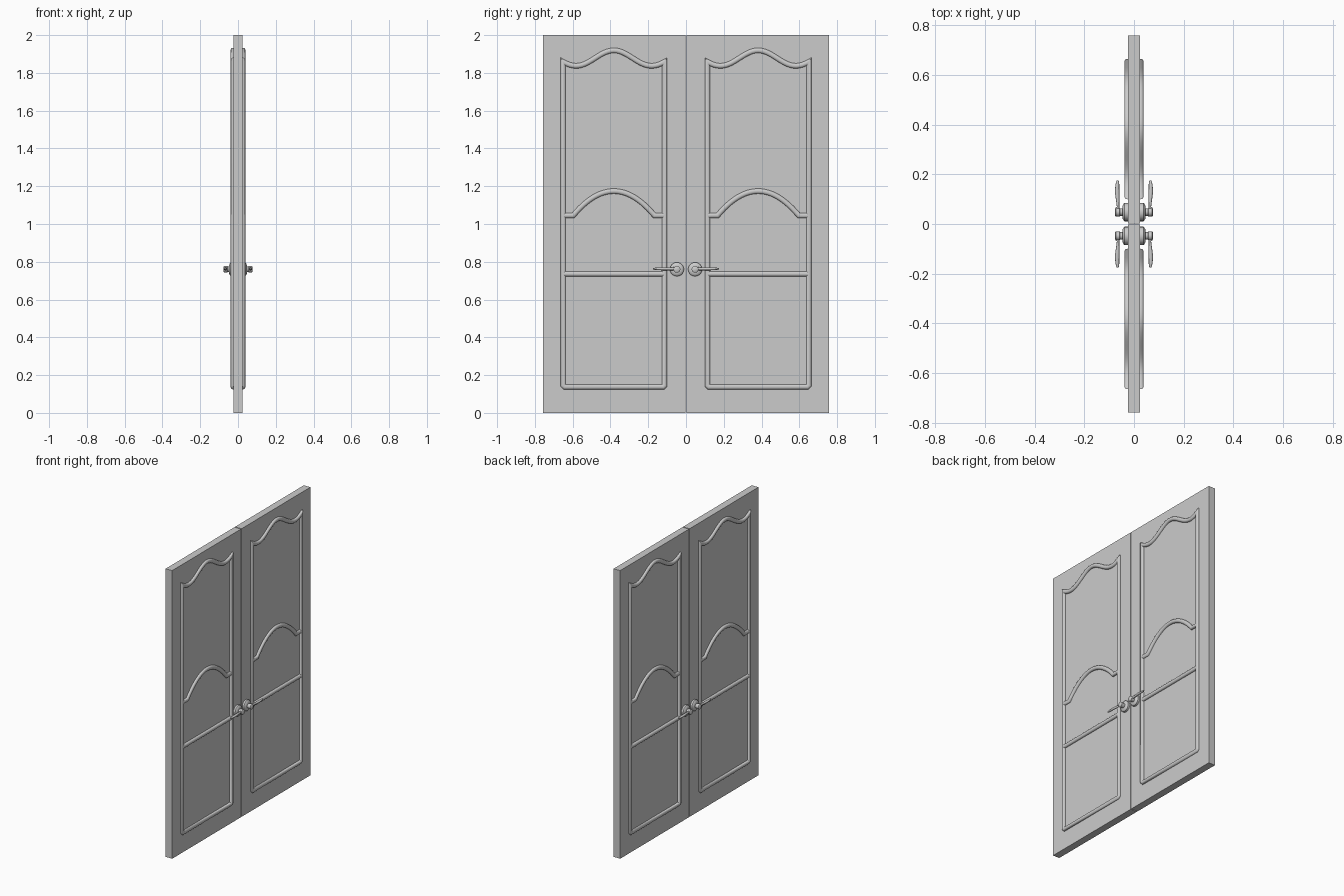
import bpy, bmesh, math
from mathutils import Vector, Matrix

if "Cube" in bpy.data.objects:
    bpy.data.objects.remove(bpy.data.objects["Cube"])

CY = 0.382      # leaf panel centre
HALF = 0.269    # half width of moulding centre line
FACE = 0.025    # half thickness of a leaf
HY, HZ = 0.048, 0.76   # handle position


def finish(name, bm, both_faces=True, smooth=True):
    """Turn a bmesh into an object mirrored to the other leaf (and other face)."""
    bmesh.ops.recalc_face_normals(bm, faces=bm.faces)
    me = bpy.data.meshes.new(name)
    bm.to_mesh(me)
    bm.free()
    ob = bpy.data.objects.new(name, me)
    bpy.context.collection.objects.link(ob)
    mod = ob.modifiers.new("mirror", 'MIRROR')
    mod.use_axis = (both_faces, True, False)
    mod.use_mirror_merge = False
    if smooth:
        bpy.ops.object.select_all(action='DESELECT')
        ob.select_set(True)
        bpy.context.view_layer.objects.active = ob
        bpy.ops.object.shade_smooth_by_angle(angle=math.radians(40))
    return ob


def loft(bm, rings, closed=False):
    """Skin a list of closed rings of coordinates."""
    vs = [[bm.verts.new(p) for p in r] for r in rings]
    n = len(vs[0])
    for i in range(len(vs) if closed else len(vs) - 1):
        a, b = vs[i], vs[(i + 1) % len(vs)]
        for j in range(n):
            k = (j + 1) % n
            bm.faces.new((a[j], a[k], b[k], b[j]))
    if not closed:
        bm.faces.new(vs[0])
        bm.faces.new(vs[-1])


# Rounded bead cross-section: (sideways offset, x)
W, H = 0.0135, 0.014
BEAD = [(-W, FACE - 0.004)]
BEAD += [(-W * math.cos(math.pi * i / 8), FACE + H * math.sin(math.pi * i / 8) ** 0.7)
         for i in range(9)]
BEAD += [(W, FACE - 0.004)]


def moulding(name, path, closed=False):
    """Sweep the bead along a (u, z) path on the leaf face with mitred corners."""
    pts = [Vector(p) for p in path]
    n = len(pts)
    rings = []
    for i, p in enumerate(pts):
        a = pts[i - 1] if (closed or i > 0) else p * 2 - pts[1]
        b = pts[(i + 1) % n] if (closed or i < n - 1) else p * 2 - pts[i - 1]
        d1, d2 = (p - a).normalized(), (b - p).normalized()
        n1, n2 = Vector((-d1.y, d1.x)), Vector((-d2.y, d2.x))
        m = (n1 + n2).normalized()
        m /= max(m.dot(n1), 0.4)
        rings.append([(x, CY + p.x + m.x * o, p.y + m.y * o) for o, x in BEAD])
    bm = bmesh.new()
    loft(bm, rings, closed)
    finish(name, bm)


# Door leaves
bm = bmesh.new()
bmesh.ops.create_cube(bm, size=1, matrix=Matrix.Translation((0, 0.3805, 1))
                      @ Matrix.Diagonal((2 * FACE, 0.755, 2, 1)))
finish("door_leaf", bm, both_faces=False, smooth=False)

# Outer panel frame with a wavy top
c = 0.008
frame = [(-HALF, 0.138 + c), (-HALF + c, 0.138), (HALF - c, 0.138), (HALF, 0.138 + c)]
N = 32
for i in range(N + 1):
    u = HALF - 2 * HALF * i / N
    frame.append((u, 1.878 + 0.041 * math.cos(math.pi * u / 0.2)))
moulding("panel_frame", frame, closed=True)

# Straight middle rail
moulding("middle_rail", [(-HALF, 0.736), (HALF, 0.736)])

# Arched rail with short flat ends
A = 0.215
arch = [(-HALF, 1.045)]
for i in range(25):
    t = -1 + 2 * i / 24
    arch.append((A * t, 1.045 + 0.129 * (1 - t * t)))
arch.append((HALF, 1.045))
moulding("arched_rail", arch)


def lathe(name, profile, seg=24):
    """Turn an (x, radius) profile about the handle axis."""
    bm = bmesh.new()
    loft(bm, [[(x, HY + r * math.cos(2 * math.pi * j / seg), HZ + r * math.sin(2 * math.pi * j / seg))
               for j in range(seg)] for x, r in profile])
    finish(name, bm)


# Handle rosette and spindle
lathe("handle_rosette", [(0.02, 0.037), (0.038, 0.037), (0.041, 0.034), (0.046, 0.026), (0.047, 0.018)])
lathe("handle_spindle", [(0.04, 0.015), (0.056, 0.015), (0.058, 0.018), (0.073, 0.018), (0.077, 0.013)])

# Lever grip: (y, x centre, x radius, z radius)
stations = [(0.048, 0.066, 0.007, 0.009), (0.07, 0.064, 0.005, 0.008), (0.10, 0.066, 0.007, 0.008),
            (0.13, 0.068, 0.009, 0.008), (0.155, 0.067, 0.008, 0.006), (0.17, 0.066, 0.006, 0.005),
            (0.175, 0.066, 0.004, 0.003)]
bm = bmesh.new()
loft(bm, [[(x + rx * math.cos(2 * math.pi * j / 12), y, HZ + 0.003 + rz * math.sin(2 * math.pi * j / 12))
           for j in range(12)] for y, x, rx, rz in stations])
finish("handle_lever", bm)
